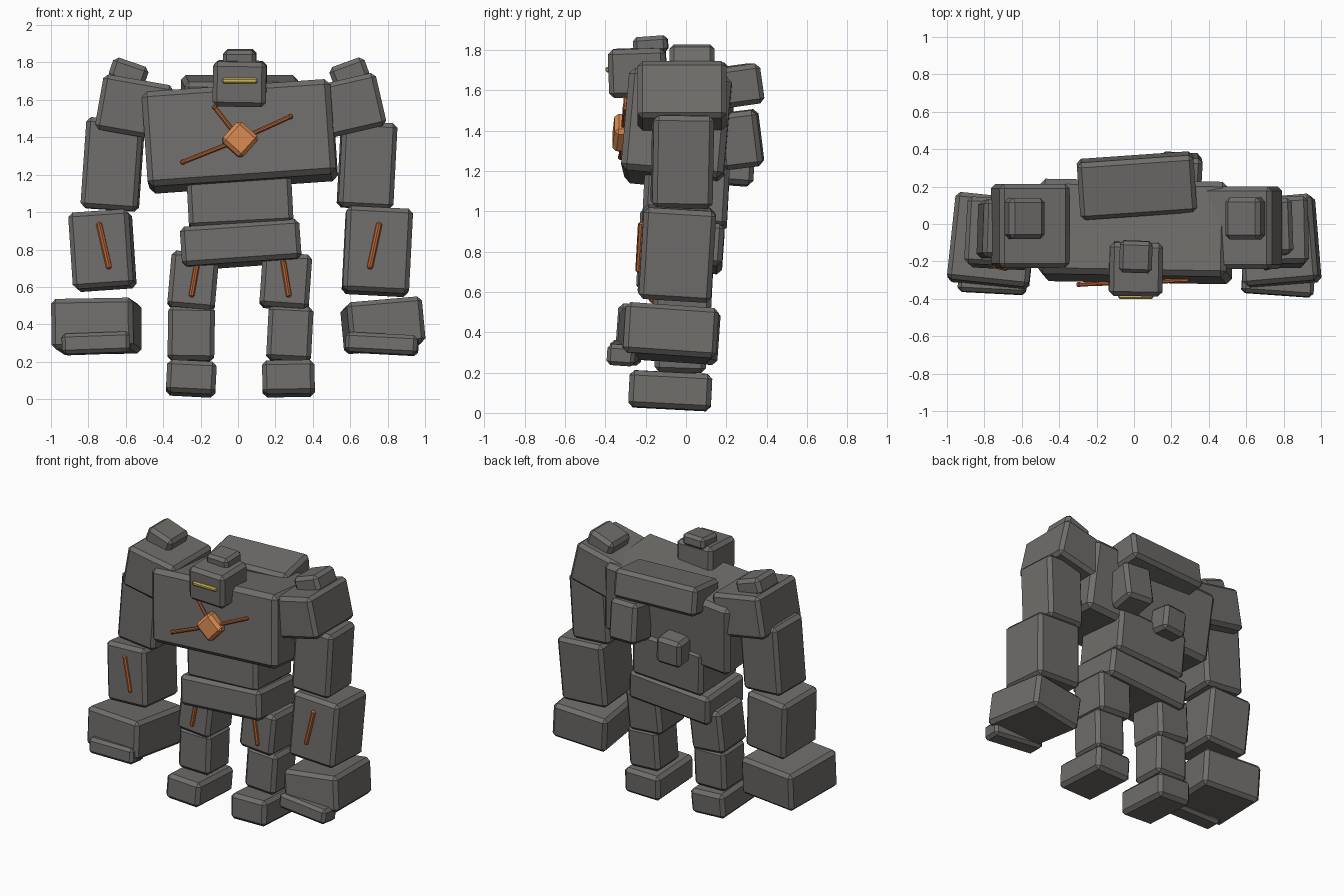
import bpy, bmesh
from math import radians
from mathutils import Vector, Matrix, Euler

cube = bpy.data.objects.get("Cube")
if cube:
    bpy.data.objects.remove(cube, do_unlink=True)


def material(name, color):
    m = bpy.data.materials.new(name)
    m.use_nodes = True
    m.diffuse_color = (*color, 1)
    m.node_tree.nodes["Principled BSDF"].inputs["Base Color"].default_value = (*color, 1)
    return m


STONE = material("grey stone", (0.16, 0.154, 0.146))
CRYSTAL = material("orange crystal", (0.68, 0.25, 0.08))
VEIN = material("dark orange vein", (0.50, 0.13, 0.035))
GLOW = material("yellow glow", (0.62, 0.48, 0.10))


def block(name, center, size, tilt=(0, 0, 0), mat=STONE, bevel=0.024):
    """Chamfered flat-shaded box; tilt is in degrees."""
    bm = bmesh.new()
    bmesh.ops.create_cube(bm, size=1)
    bmesh.ops.scale(bm, vec=size, verts=bm.verts)
    bmesh.ops.bevel(bm, geom=bm.edges[:], offset=bevel, segments=1,
                    affect='EDGES', clamp_overlap=True)
    mesh = bpy.data.meshes.new(name)
    bm.to_mesh(mesh)
    bm.free()
    mesh.materials.append(mat)
    ob = bpy.data.objects.new(name, mesh)
    ob.location = center
    ob.rotation_euler = [radians(a) for a in tilt]
    bpy.context.collection.objects.link(ob)
    return ob


def vein(name, start, end, width):
    """Slim tapered bar running between two points."""
    a, b = Vector(start), Vector(end)
    ob = block(name, (a + b) / 2, (width, width, (b - a).length), mat=VEIN, bevel=width * 0.3)
    for v in ob.data.vertices:
        if abs(v.co.z) > (b - a).length / 2 - width * 0.1:
            v.co.x *= 0.5
    ob.rotation_euler = (b - a).to_track_quat('Z', 'Y').to_euler()


# Trunk
block("torso", (0.01, -0.04, 1.405), (1.01, 0.51, 0.51), (-5, -4, -1), bevel=0.03)
block("waist", (0.01, 0.0, 1.08), (0.56, 0.42, 0.32), (-3, -3, 0))
block("pelvis", (0.015, -0.025, 0.825), (0.64, 0.42, 0.21), (-4, -4, 0))

# Head
block("head", (0.01, -0.24, 1.687), (0.285, 0.285, 0.24), (2, 1, -1))
block("head_crest", (0.01, -0.175, 1.825), (0.175, 0.17, 0.085), (4, 0, -2), bevel=0.02)
block("eye_slit", (0.01, -0.385, 1.702), (0.19, 0.03, 0.028), mat=GLOW, bevel=0.008)

# Back stones
block("back_slab", (0.015, 0.205, 1.615), (0.625, 0.31, 0.2), (8, 0, 4))
block("back_stone_upper", (0.25, 0.27, 1.355), (0.22, 0.2, 0.28), (7, 2, -3))
block("back_stone_lower", (-0.08, 0.235, 1.225), (0.19, 0.2, 0.19), (-4, -3, 3))

# Chest crystal and its radiating veins
block("chest_crystal", (0.01, -0.31, 1.388), (0.15, 0.1, 0.15), (-5, 42, 0), CRYSTAL, 0.02)
for i, (x, z) in enumerate([(-0.295, 1.267), (0.28, 1.51), (-0.125, 1.56)]):
    y = -0.334 + (z - 1.15) * 0.09
    vein(f"chest_vein_{i + 1}", (0.01, -0.313, 1.388), (x, y, z), 0.022)
    block(f"chest_vein_tip_{i + 1}", (x, y, z), (0.026,) * 3, (0, 30, 0), VEIN, 0.008)

# Right arm
block("right_shoulder", (-0.555, -0.01, 1.56), (0.38, 0.45, 0.3), (0, 10, 0))
block("right_shoulder_cap", (-0.585, 0.03, 1.745), (0.2, 0.22, 0.12), (0, 19, 0))
block("right_upper_arm", (-0.67, -0.03, 1.255), (0.305, 0.31, 0.485), (-1, 4, -2))
block("right_forearm", (-0.725, -0.05, 0.795), (0.325, 0.36, 0.41), (-3, -4, -3))
block("right_fist", (-0.757, -0.09, 0.39), (0.44, 0.47, 0.27), (-4, -1, -6))
block("right_knuckles", (-0.757, -0.3, 0.298), (0.365, 0.14, 0.11), (-4, -2, -3), bevel=0.02)

# Left arm
block("left_shoulder", (0.58, -0.02, 1.565), (0.38, 0.44, 0.29), (0, -13, 0))
block("left_shoulder_cap", (0.595, 0.03, 1.745), (0.2, 0.225, 0.12), (0, -20, 0))
block("left_upper_arm", (0.69, -0.018, 1.25), (0.295, 0.3, 0.46), (-1, 3, 2))
block("left_forearm", (0.745, -0.045, 0.79), (0.355, 0.36, 0.455), (-3.5, 3, 1))
block("left_fist", (0.775, -0.09, 0.395), (0.405, 0.465, 0.25), (-4, -5, 5))
block("left_knuckles", (0.77, -0.31, 0.295), (0.385, 0.14, 0.105), (-4, 3, -4), bevel=0.02)

# Legs
block("right_thigh", (-0.24, -0.015, 0.63), (0.255, 0.29, 0.3), (-3, 5, 0))
block("left_thigh", (0.255, -0.015, 0.63), (0.265, 0.29, 0.29), (-3, 4, 0))
block("right_shin", (-0.25, -0.025, 0.35), (0.25, 0.255, 0.29), (-2, 1, 0))
block("left_shin", (0.277, -0.025, 0.35), (0.24, 0.255, 0.29), (-2, 3, 0))
block("right_foot", (-0.25, -0.078, 0.11), (0.265, 0.41, 0.175), (-3, 3, 0))
block("left_foot", (0.27, -0.078, 0.11), (0.28, 0.41, 0.18), (-3, -1, 0))

# Limb veins
vein("right_forearm_vein", (-0.745, -0.222, 0.945), (-0.687, -0.236, 0.695), 0.03)
vein("left_forearm_vein", (0.757, -0.218, 0.945), (0.703, -0.234, 0.695), 0.03)
vein("right_thigh_vein", (-0.215, -0.16, 0.745), (-0.25, -0.168, 0.545), 0.028)
vein("left_thigh_vein", (0.24, -0.16, 0.745), (0.273, -0.168, 0.545), 0.028)
